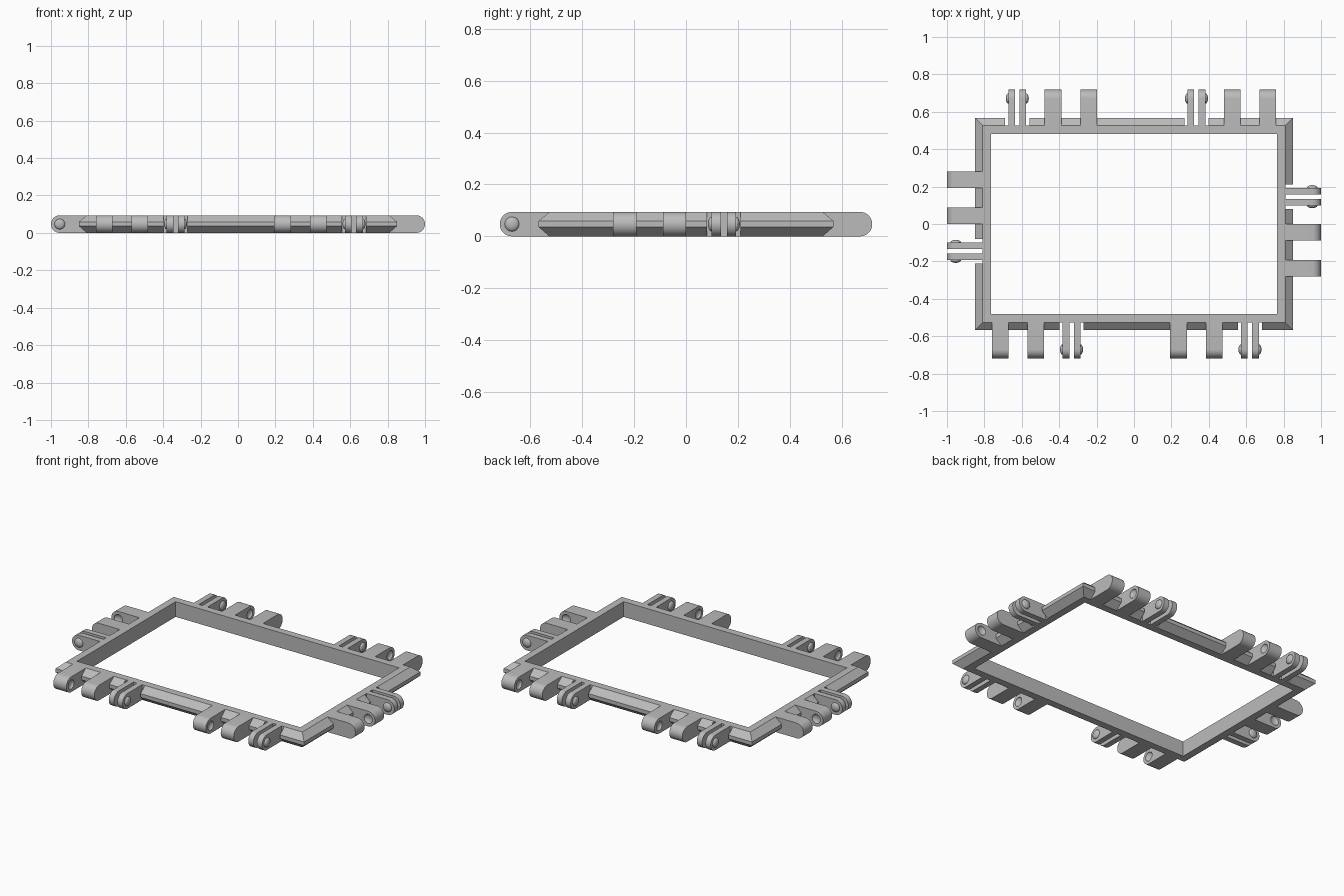
import bpy, bmesh, math
from mathutils import Matrix, Vector

if "Cube" in bpy.data.objects:
    bpy.data.objects.remove(bpy.data.objects["Cube"])

HX, HY, H = 0.85, 0.568, 0.094      # frame half sizes and height
CH, WALL = 0.041, 0.086             # chamfer width, wall thickness
R = H / 2                           # rounded knuckle end
REACH = 0.191                       # knuckle length past the chamfer
TAB, BLADE, GAP = 0.089, 0.035, 0.024
STEP = 0.191                        # spacing along a hinge
FORK = GAP / 2 + BLADE              # half width of a fork
BUMP_R, BUMP_H = 0.028, 0.0145

grey = bpy.data.materials.new("plain grey")
grey.use_nodes = True
colour = (0.5, 0.5, 0.5, 1)
grey.diffuse_color = colour
grey.node_tree.nodes["Principled BSDF"].inputs["Base Color"].default_value = colour


def make(name, bm, matrix=Matrix()):
    bmesh.ops.recalc_face_normals(bm, faces=bm.faces)
    mesh = bpy.data.meshes.new(name)
    bm.to_mesh(mesh)
    bm.free()
    mesh.materials.append(grey)
    ob = bpy.data.objects.new(name, mesh)
    ob.matrix_world = matrix
    bpy.context.collection.objects.link(ob)
    return ob


def select(ob):
    bpy.ops.object.select_all(action="DESELECT")
    ob.select_set(True)
    bpy.context.view_layer.objects.active = ob


def cut(ob, cutter):
    cutter.hide_render = True
    mod = ob.modifiers.new("cut", "BOOLEAN")
    mod.operation, mod.object, mod.solver = "DIFFERENCE", cutter, "EXACT"
    select(ob)
    bpy.ops.object.modifier_apply(modifier=mod.name)
    bpy.data.objects.remove(cutter)


def smooth(ob):
    select(ob)
    bpy.ops.object.shade_smooth_by_angle(angle=math.radians(35))


def knuckle(name, matrix, v, width):
    """Bar with a half-round end, pointing along local +x, centred at y = v."""
    bm = bmesh.new()
    n = 16
    outline = [(0, H), (0, 0)]
    for i in range(n + 1):
        a = math.pi * (i / n - 0.5)
        outline.append((REACH - R + R * math.cos(a), R + R * math.sin(a)))
    face = bm.faces.new([bm.verts.new((x, v - width / 2, z)) for x, z in outline])
    side = bmesh.ops.extrude_face_region(bm, geom=[face])["geom"]
    moved = [g for g in side if isinstance(g, bmesh.types.BMVert)]
    bmesh.ops.translate(bm, verts=moved, vec=(0, width, 0))
    return make(name, bm, matrix)


def bump(name, matrix, v):
    """Flattened ball on a knuckle's side face, on the pivot axis."""
    bm = bmesh.new()
    bmesh.ops.create_uvsphere(bm, u_segments=24, v_segments=14, radius=1)
    bmesh.ops.scale(bm, vec=(BUMP_R, BUMP_R, BUMP_H), verts=bm.verts)
    bmesh.ops.rotate(bm, matrix=Matrix.Rotation(math.pi / 2, 3, "X"), verts=bm.verts)
    bmesh.ops.translate(bm, vec=(REACH - R, v, R), verts=bm.verts)
    return make(name, bm, matrix)


# Mitred rectangular frame, swept as rings of four corners
rings = [(WALL, 0), (CH, 0), (0, 0.036), (0, 0.059), (CH, H), (WALL, H)]
bm = bmesh.new()
loops = []
for inset, z in rings:
    x, y = HX - inset, HY - inset
    loops.append([bm.verts.new(p) for p in ((x, y, z), (-x, y, z), (-x, -y, z), (x, -y, z))])
for i, a in enumerate(loops):
    b = loops[(i + 1) % len(loops)]
    for j in range(4):
        k = (j + 1) % 4
        bm.faces.new((a[j], a[k], b[k], b[j]))
frame = make("frame", bm)

# Hinge groups: side name, turn in degrees, distance out, fork offset along the side
side_x, side_y = HX - CH, HY - CH
hinges = [
    ("left", 0, side_x, 0.146),
    ("right", 180, side_x, 0.146),
    ("back_right", 90, side_y, 0.624),
    ("back_left", 90, side_y, -0.334),
    ("front_left", -90, side_y, 0.62),
    ("front_right", -90, side_y, -0.334),
]
for name, turn, out, along in hinges:
    m = Matrix.Rotation(math.radians(turn), 4, "Z") @ Matrix.Translation((out, along, 0))

    # Clearance notch through the frame's chamfer around the fork
    bm = bmesh.new()
    bmesh.ops.create_cube(bm, size=1)
    bmesh.ops.scale(bm, vec=(0.1, 2 * FORK + 0.036, 0.3), verts=bm.verts)
    bmesh.ops.translate(bm, vec=(0.05, 0, R), verts=bm.verts)
    cut(frame, make("notch_cutter", bm, m))

    # Fork of two blades with outward bumps
    for s, label in ((-1, "a"), (1, "b")):
        smooth(knuckle(f"{name}_fork_blade_{label}", m, s * (GAP + BLADE) / 2, BLADE))
        smooth(bump(f"{name}_fork_bump_{label}", m, s * FORK))

    # Two tabs with dimples on the faces towards each other
    for v, s, label in ((-2 * STEP, 1, "outer"), (-STEP, -1, "inner")):
        tab = knuckle(f"{name}_{label}_tab", m, v, TAB)
        cut(tab, bump("dimple_cutter", m, v + s * TAB / 2))
        smooth(tab)
